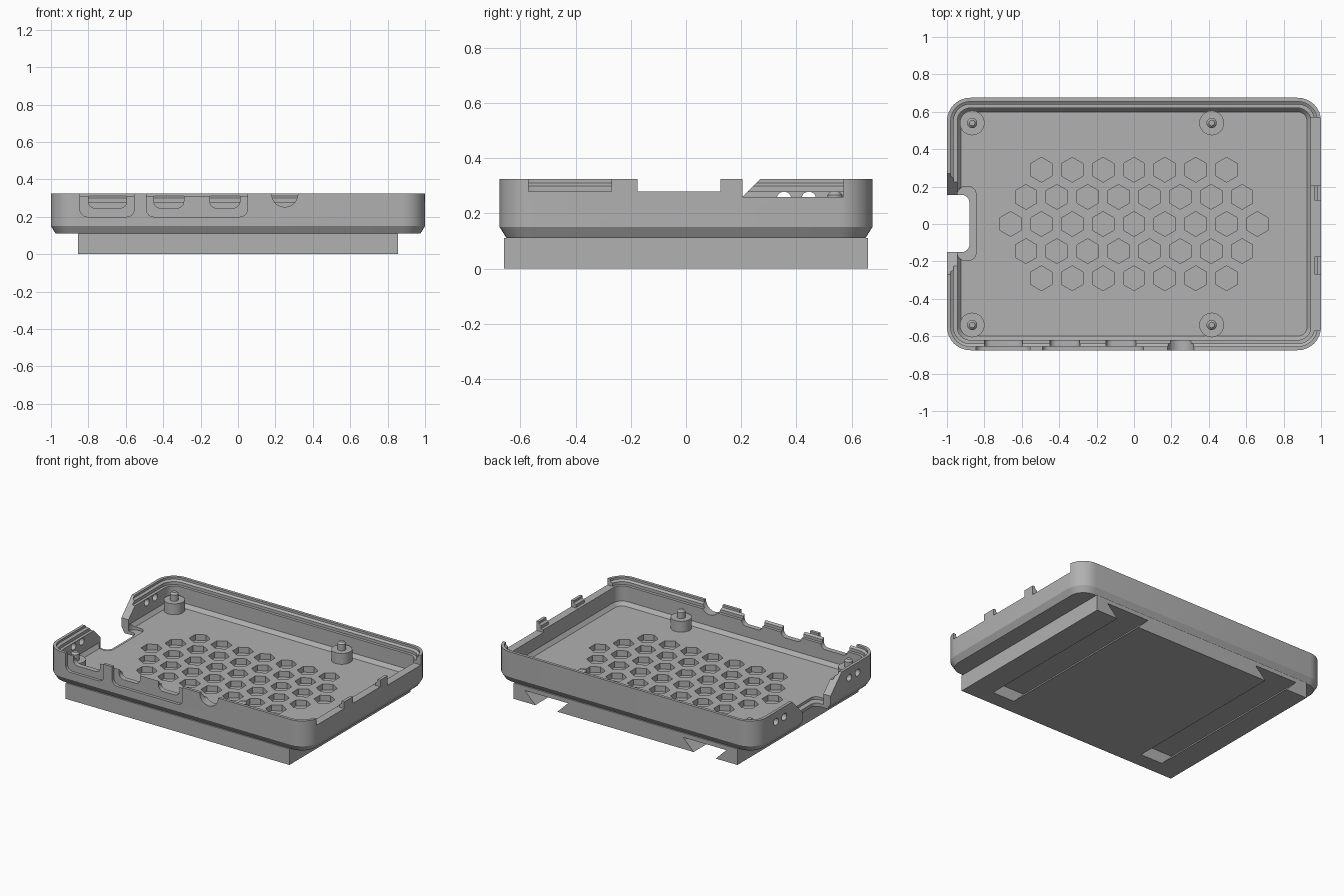
import bpy, bmesh, math
from mathutils import Vector

cube = bpy.data.objects.get("Cube")
if cube:
    bpy.data.objects.remove(cube, do_unlink=True)

grey = bpy.data.materials.new("plain grey")
GREY = (0.44, 0.44, 0.44, 1)
grey.diffuse_color = GREY
grey.use_nodes = True
grey.node_tree.nodes["Principled BSDF"].inputs["Base Color"].default_value = GREY


def loft(bm, rings):
    """Skin equal-length rings of points and cap both ends."""
    loops = [[bm.verts.new(p) for p in ring] for ring in rings]
    n = len(loops[0])
    for a, b in zip(loops, loops[1:]):
        for i in range(n):
            j = (i + 1) % n
            bm.faces.new((a[i], a[j], b[j], b[i]))
    bm.faces.new(loops[0][::-1])
    bm.faces.new(loops[-1])


def make(name, *solids):
    """Object made from one or more lofted solids."""
    bm = bmesh.new()
    for rings in solids:
        loft(bm, rings)
    bmesh.ops.recalc_face_normals(bm, faces=bm.faces)
    mesh = bpy.data.meshes.new(name)
    bm.to_mesh(mesh)
    bm.free()
    mesh.materials.append(grey)
    ob = bpy.data.objects.new(name, mesh)
    bpy.context.collection.objects.link(ob)
    return ob


def prism(pts, axis, lo, hi):
    """Two rings: a 2D outline swept along an axis."""
    place = {"x": lambda u, v, d: (d, u, v),
             "y": lambda u, v, d: (u, d, v),
             "z": lambda u, v, d: (u, v, d)}[axis]
    return [[place(u, v, d) for u, v in pts] for d in (lo, hi)]


def rounded(u0, u1, v0, v1, r, steps=6):
    """Rounded rectangle outline."""
    pts = []
    corners = ((u1 - r, v1 - r), (u0 + r, v1 - r), (u0 + r, v0 + r), (u1 - r, v0 + r))
    for k, (cu, cv) in enumerate(corners):
        for i in range(steps + 1):
            a = math.pi / 2 * (k + i / steps)
            pts.append((cu + r * math.cos(a), cv + r * math.sin(a)))
    return pts


def polygon(cu, cv, r, n, turn=0.0):
    return [(cu + r * math.cos(turn + math.tau * i / n),
             cv + r * math.sin(turn + math.tau * i / n)) for i in range(n)]


def box(u0, u1, v0, v1):
    return [(u0, v0), (u1, v0), (u1, v1), (u0, v1)]


def cut(target, *solids):
    """Subtract solids from the target and discard the cutter."""
    cutter = make("cutter", *solids)
    cutter.hide_render = True
    mod = target.modifiers.new("cut", "BOOLEAN")
    mod.operation, mod.solver, mod.object = "DIFFERENCE", "EXACT", cutter
    bpy.context.view_layer.objects.active = target
    bpy.ops.object.modifier_apply(modifier=mod.name)
    bpy.data.objects.remove(cutter, do_unlink=True)


def smooth(ob):
    bpy.ops.object.select_all(action="DESELECT")
    ob.select_set(True)
    bpy.context.view_layer.objects.active = ob
    bpy.ops.object.shade_smooth_by_angle(angle=math.radians(25))


# Tray: one wall section of (inset, height) swept round the rounded outline
HX, HY, TOP, LEDGE, FLOOR, BASE = 1.0, 0.675, 0.325, 0.28, 0.15, 0.11
section = [(0.025, BASE), (0, 0.15), (0, TOP), (0.02, TOP), (0.02, 0.31), (0.035, 0.3),
           (0.035, LEDGE), (0.055, LEDGE), (0.055, 0.175), (0.075, FLOOR)]
tray = make("tray", [[(x, y, z) for x, y in
                      rounded(-HX + d, HX - d, -HY + d, HY - d, 0.125 - d, 8)]
                     for d, z in section])

# Hexagonal pockets in the floor
vents = []
for row in range(-2, 3):
    count = 9 - abs(row)
    for i in range(count):
        x = (i - (count - 1) / 2) * 0.165
        vents.append(prism(polygon(x, row * 0.145, 0.066, 6, math.pi / 6), "z", 0.08, 0.2))
cut(tray, *vents)

# Front wall: shallow recesses, then port openings
cut(tray, *[prism(rounded(a, b, 0.2, 0.5, 0.04), "y", -0.8, -0.655)
            for a, b in ((-0.845, -0.555), (-0.49, 0.05))])
ports = [prism(rounded(a, b, 0.247, 0.5, 0.035), "y", -0.8, -0.59)
         for a, b in ((-0.8, -0.595), (-0.45, -0.29), (-0.15, 0.01))]
ports.append(prism(polygon(0.25, 0.322, 0.07, 24), "y", -0.8, -0.59))
cut(tray, *ports)

# Side rim gaps that leave two upright tabs
cut(tray, *[prism(box(a, b, z, 0.5), "x", 0.93, 1.1)
            for a, b, z in ((-0.57, -0.27, 0.279), (-0.175, 0.125, 0.279), (0.205, 0.57, 0.26))])

# Card notch: flared wall gap, floor cutout and a shallow step round it
flare = [(-0.15, 0.05), (0.155, 0.05), (0.155, 0.21), (0.37, 0.425), (-0.37, 0.425), (-0.15, 0.205)]
cut(tray, prism(flare, "x", -1.1, -0.93))
cut(tray, prism(rounded(-1.2, -0.88, -0.15, 0.155, 0.04), "z", 0.05, 0.4))
cut(tray, prism(rounded(-0.944, -0.845, -0.195, 0.2, 0.04), "z", 0.132, 0.4))

# Paired strap slots beside the notch
cut(tray, *[prism(rounded(y - 0.025, y + 0.025, 0.232, 0.277, 0.02), "x", -1.1, -0.9)
            for y in (-0.445, -0.355, 0.355, 0.445)])
smooth(tray)

# Mounting block with two blind dovetail grooves running in from the back
block = make("mounting_block", prism(box(-0.855, 0.855, -0.66, 0.66), "z", 0, BASE))
grooves = []
for cx in (-0.605, 0.605):
    dovetail = [(cx - 0.075, -0.01), (cx + 0.075, -0.01), (cx + 0.165, 0.08), (cx - 0.165, 0.08)]
    grooves.append(prism(dovetail, "y", -0.55, 0.8))
cut(block, *grooves)

# Board standoffs with chamfered locating pins
for side, y in (("front", -0.54), ("back", 0.54)):
    for end, x in (("right", -0.865), ("left", 0.415)):
        steps = [(0.066, 0.14), (0.066, 0.225), (0.027, 0.225), (0.027, 0.267), (0.015, 0.279)]
        post = make(f"{side}_{end}_standoff",
                    [[(u, v, z) for u, v in polygon(x, y, r, 24)] for r, z in steps])
        smooth(post)
